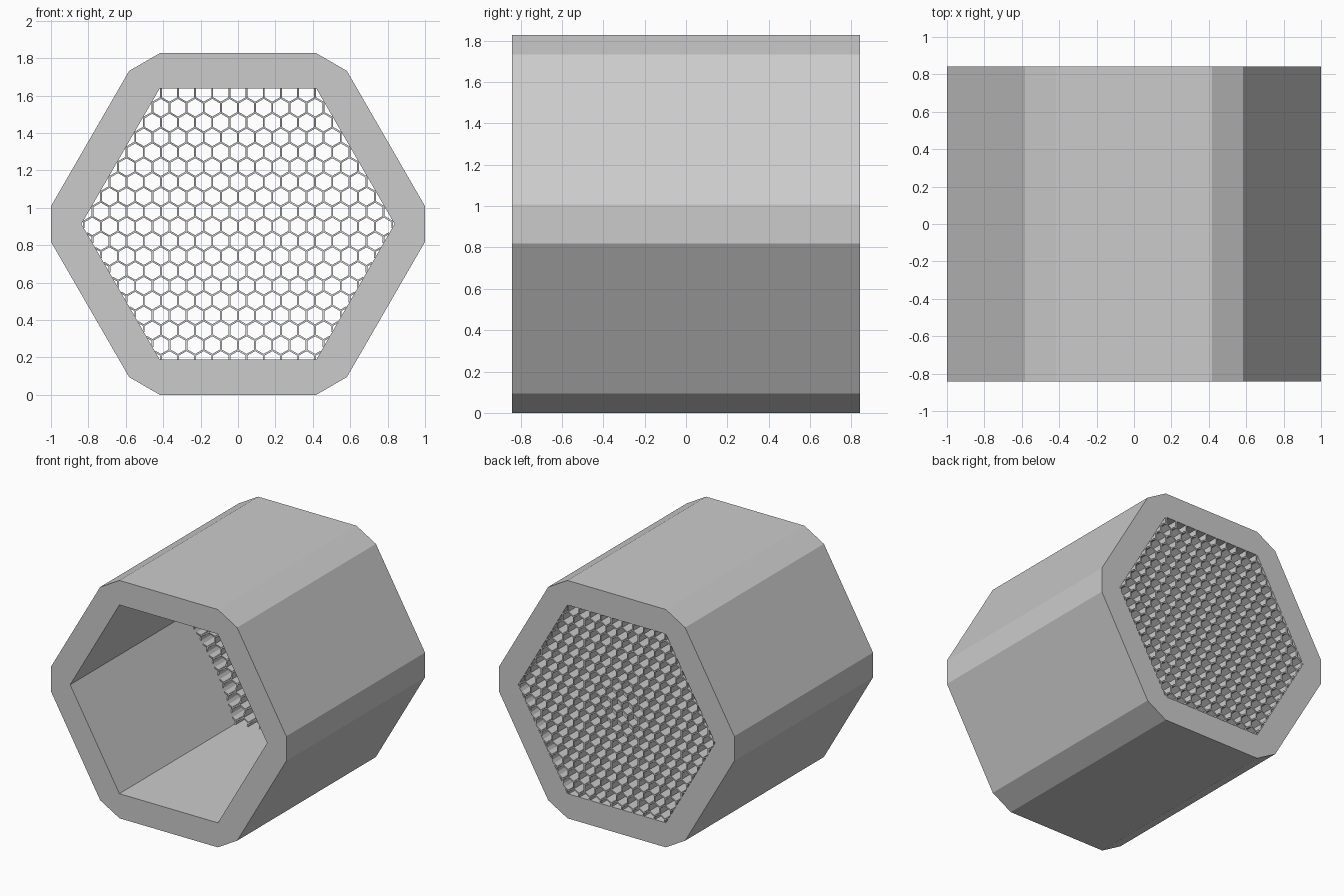
import bpy, bmesh, math
from mathutils import Vector

if "Cube" in bpy.data.objects:
    bpy.data.objects.remove(bpy.data.objects["Cube"])

CZ = 0.9135          # height of the tube axis
HALF = 0.842         # half length along y
R_IN = 0.837         # inner hexagon corner radius
CHAMFER = 0.095      # half width of the cut corners
PITCH = 0.0916       # honeycomb cell spacing
WALL = 0.010         # honeycomb wall thickness
BOWL_R, BOWL_Y = 1.7, 0.77   # hollowed front of the honeycomb

grey = bpy.data.materials.new("light_grey")
grey.diffuse_color = (0.6, 0.6, 0.6, 1)
grey.use_nodes = True
grey.node_tree.nodes["Principled BSDF"].inputs["Base Color"].default_value = grey.diffuse_color


def finish(bm, name):
    bmesh.ops.recalc_face_normals(bm, faces=bm.faces)
    me = bpy.data.meshes.new(name)
    bm.to_mesh(me)
    bm.free()
    me.materials.append(grey)
    ob = bpy.data.objects.new(name, me)
    bpy.context.collection.objects.link(ob)


# Hexagonal tube with chamfered outer corners
bm = bmesh.new()
inner, outer = [], []
for y in (-HALF, HALF):
    ri, ro = [], []
    for k in range(6):
        a = math.radians(60 * k)
        c, s = math.cos(a), math.sin(a)
        ri.append(bm.verts.new((R_IN * c, y, CZ + R_IN * s)))
        for w in (-CHAMFER, CHAMFER):
            ro.append(bm.verts.new((c - w * s, y, CZ + s + w * c)))
    for k in range(6):
        n = (k + 1) % 6
        bm.faces.new((ri[k], ro[2 * k], ro[2 * k + 1]))
        bm.faces.new((ri[k], ro[2 * k + 1], ro[2 * n], ri[n]))
    inner.append(ri)
    outer.append(ro)
for a, b in (inner, outer):
    for k in range(len(a)):
        n = (k + 1) % len(a)
        bm.faces.new((a[k], a[n], b[n], b[k]))
finish(bm, "hexagonal_tube")


# Honeycomb grid inside the back end, clipped to the inner hexagon
def clip(p, q):
    t0, t1 = 0.0, 1.0
    d = q - p
    lim = R_IN * math.cos(math.pi / 6)
    for k in range(6):
        a = math.radians(30 + 60 * k)
        n = Vector((math.cos(a), math.sin(a)))
        dist, rate = lim - n.dot(p), n.dot(d)
        if abs(rate) < 1e-9:
            if dist < 0:
                return None
        elif rate > 0:
            t1 = min(t1, dist / rate)
        else:
            t0 = max(t0, dist / rate)
    return (p + d * t0, p + d * t1) if t1 - t0 > 0.02 else None


def front_y(p):
    return BOWL_Y - BOWL_R + math.sqrt(BOWL_R ** 2 - p.length_squared)


bm = bmesh.new()
side = PITCH / math.sqrt(3)
row_h = side * 1.5
z0 = 0.9006 - CZ
for row in range(-11, 12):
    for col in range(-12, 13):
        centre = Vector(((col + (0.0 if row % 2 else 0.5)) * PITCH, z0 + row * row_h))
        pts = [centre + side * Vector((math.cos(math.radians(30 + 60 * k)),
                                       math.sin(math.radians(30 + 60 * k)))) for k in range(4)]
        # three walls per cell; neighbours supply the rest
        for p, q in zip(pts, pts[1:]):
            seg = clip(p, q)
            if not seg:
                continue
            d = (q - p).normalized()
            off = Vector((-d.y, d.x)) * WALL / 2
            loops = []
            for e in seg:
                for sgn in (1, -1):
                    v = e + off * sgn
                    loops.append([bm.verts.new((v.x, y, CZ + v.y)) for y in (front_y(e), HALF)])
            a, b, c, f = loops
            for m, n in ((a, c), (b, f)):
                bm.faces.new((m[0], n[0], n[1], m[1]))
            for i in (0, 1):
                bm.faces.new((a[i], b[i], f[i], c[i]))
finish(bm, "honeycomb_grid")
